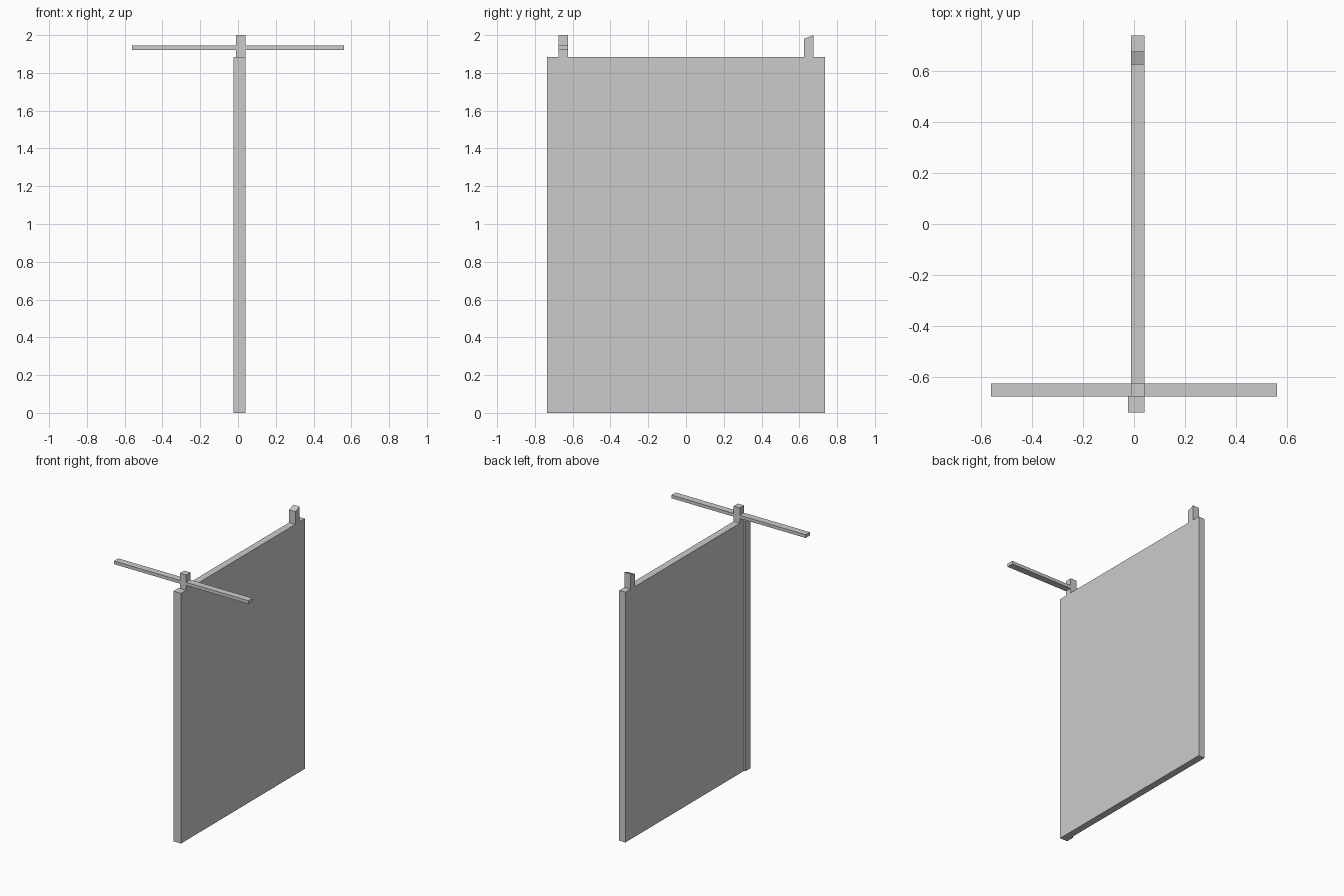
import bpy, bmesh

if "Cube" in bpy.data.objects:
    bpy.data.objects.remove(bpy.data.objects["Cube"])


def prism(name, profile, axis, lo, hi):
    """Extrude a 2D profile along x (profile = y,z) or z (profile = x,y)."""
    bm = bmesh.new()
    place = (lambda a, b: (lo, a, b)) if axis == 'x' else (lambda a, b: (a, b, lo))
    face = bm.faces.new([bm.verts.new(place(a, b)) for a, b in profile])
    ext = bmesh.ops.extrude_face_region(bm, geom=[face])
    verts = [g for g in ext['geom'] if isinstance(g, bmesh.types.BMVert)]
    d = hi - lo
    bmesh.ops.translate(bm, verts=verts, vec=(d, 0, 0) if axis == 'x' else (0, 0, d))
    bmesh.ops.recalc_face_normals(bm, faces=bm.faces)
    mesh = bpy.data.meshes.new(name)
    bm.to_mesh(mesh)
    bm.free()
    obj = bpy.data.objects.new(name, mesh)
    bpy.context.collection.objects.link(obj)
    return obj


X0, X1 = -0.011, 0.041      # panel thickness
LIP = -0.023                # thicker front edge
Y = 0.737                   # half depth
PANEL_TOP = 1.885
P0, P1 = 0.625, 0.676       # post inner and outer y

# Tall panel with a thicker strip along its front edge
prism("panel", [(LIP, -Y), (X1, -Y), (X1, Y), (X0, Y), (X0, -P1), (LIP, -P1)],
      'z', 0, PANEL_TOP)

# Short posts on the top edge, the rear one with a sloped top
prism("front_post", [(-P1, PANEL_TOP), (-P0, PANEL_TOP), (-P0, 2), (-P1, 2)], 'x', X0, X1)
prism("rear_post", [(P0, PANEL_TOP), (P1, PANEL_TOP), (P1, 2), (P0, 1.981)], 'x', X0, X1)

# Crossbar through the front post
prism("crossbar", [(-P1, 1.921), (-P0, 1.921), (-P0, 1.945), (-P1, 1.945)], 'x', -0.56, 0.56)
